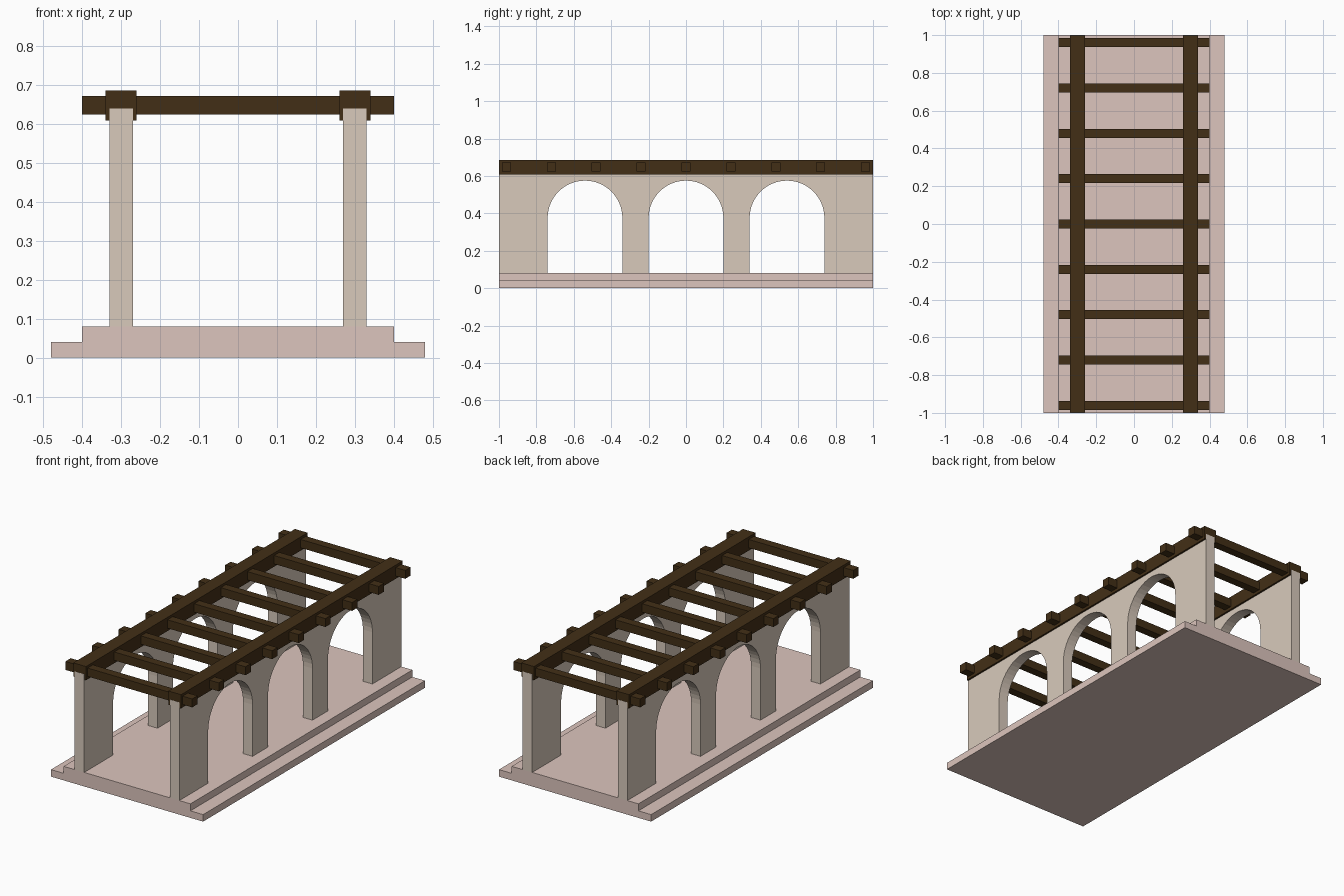
import bpy, bmesh, math
from mathutils import Vector

if "Cube" in bpy.data.objects:
    bpy.data.objects.remove(bpy.data.objects["Cube"])


def material(name, rgb):
    m = bpy.data.materials.new(name)
    m.diffuse_color = (*rgb, 1)
    m.use_nodes = True
    m.node_tree.nodes["Principled BSDF"].inputs["Base Color"].default_value = m.diffuse_color
    return m


STONE = material("pink_stone", (0.72, 0.56, 0.51))
PLASTER = material("tan_plaster", (0.69, 0.59, 0.50))
WOOD = material("dark_wood", (0.055, 0.028, 0.008))


def extrude(name, points, offset, mat):
    """Extrude a closed planar outline into a solid."""
    bm = bmesh.new()
    face = bm.faces.new([bm.verts.new(p) for p in points])
    geo = bmesh.ops.extrude_face_region(bm, geom=[face], use_keep_orig=True)
    moved = [v for v in geo["geom"] if isinstance(v, bmesh.types.BMVert)]
    bmesh.ops.translate(bm, verts=moved, vec=Vector(offset))
    bmesh.ops.recalc_face_normals(bm, faces=bm.faces)
    mesh = bpy.data.meshes.new(name)
    bm.to_mesh(mesh)
    bm.free()
    mesh.materials.append(mat)
    ob = bpy.data.objects.new(name, mesh)
    bpy.context.collection.objects.link(ob)
    return ob


def box(name, x0, x1, y0, y1, z0, z1, mat):
    outline = [(x0, y0, z0), (x1, y0, z0), (x1, y0, z1), (x0, y0, z1)]
    return extrude(name, outline, (0, y1 - y0, 0), mat)


# Stepped base
half = [(0.48, 0), (0.48, 0.04), (0.40, 0.04), (0.40, 0.08)]
profile = half + [(-x, z) for x, z in reversed(half)]
extrude("stepped_base", [(x, -1, z) for x, z in profile], (0, 2, 0), STONE)

# Wall outline with three round-headed openings
FLOOR, SPRING, R, SEG = 0.08, 0.375, 0.20, 24
wall = [(1, FLOOR), (1, 0.64), (-1, 0.64), (-1, FLOOR)]
for c in (-0.54, 0, 0.54):
    wall.append((c - R, FLOOR))
    for i in range(SEG + 1):
        a = math.pi * (1 - i / SEG)
        wall.append((c + R * math.cos(a), SPRING + R * math.sin(a)))
    wall.append((c + R, FLOOR))

# Arcade walls and the long beams capping them
for side, x in (("left", -0.30), ("right", 0.30)):
    extrude(side + "_arcade_wall", [(x - 0.03, y, z) for y, z in wall],
            (0.06, 0, 0), PLASTER)
    box(side + "_long_beam", x - 0.04, x + 0.04, -0.999, 0.999, 0.608, 0.686, WOOD)

# Cross rafters
for i in range(9):
    y = -0.96 + 0.24 * i
    box(f"rafter_{i + 1}", -0.40, 0.40, y - 0.024, y + 0.024, 0.624, 0.672, WOOD)
